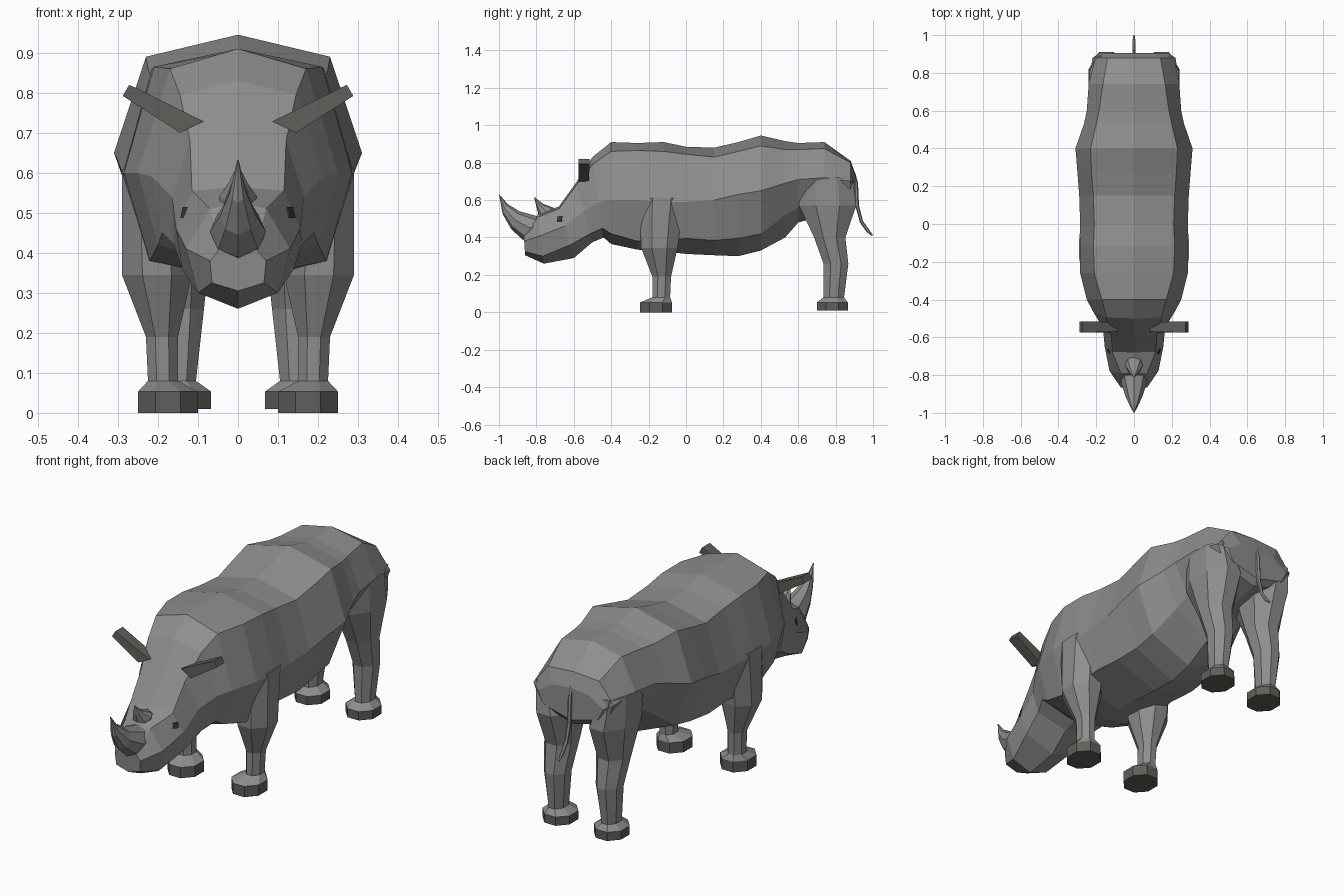
import bpy, bmesh, math
from mathutils import Vector, Matrix

if "Cube" in bpy.data.objects:
    bpy.data.objects.remove(bpy.data.objects["Cube"])


def material(name, *rgb):
    m = bpy.data.materials.new(name)
    m.diffuse_color = (*rgb, 1)
    m.use_nodes = True
    m.node_tree.nodes["Principled BSDF"].inputs["Base Color"].default_value = m.diffuse_color
    return m


HIDE = material("grey hide", 0.27, 0.27, 0.27)
HORN = material("horn grey", 0.27, 0.27, 0.265)
DARK = material("dark ear and hoof", 0.11, 0.115, 0.10)
EYE = material("eye black", 0.04, 0.04, 0.04)


def loft(name, rings, mat):
    """Skin a list of equal-length point rings, with capped ends."""
    bm = bmesh.new()
    vs = [[bm.verts.new(p) for p in r] for r in rings]
    n = len(vs[0])
    for a, b in zip(vs, vs[1:]):
        for i in range(n):
            j = (i + 1) % n
            bm.faces.new((a[i], a[j], b[j], b[i]))
    bm.faces.new(vs[0])
    bm.faces.new(vs[-1])
    bmesh.ops.remove_doubles(bm, verts=bm.verts, dist=1e-4)
    bmesh.ops.recalc_face_normals(bm, faces=bm.faces)
    me = bpy.data.meshes.new(name)
    bm.to_mesh(me)
    bm.free()
    me.materials.append(mat)
    ob = bpy.data.objects.new(name, me)
    bpy.context.collection.objects.link(ob)
    return ob


def mirror(ob):
    md = ob.modifiers.new("mirror", "MIRROR")
    md.use_mirror_merge = False
    return ob


def section(yt, zt, yb, zb, xs, zs, xm, zm, xl, zl):
    """Eight-sided body ring: ridge, shoulder, side, lower side, keel."""
    def y(z):
        return yt + (yb - yt) * (zt - z) / (zt - zb)
    half = [(xs, y(zs), zs), (xm, y(zm), zm), (xl, y(zl), zl)]
    return ([(0, yt, zt)] + half + [(0, yb, zb)]
            + [(-x, yy, z) for x, yy, z in reversed(half)])


# Head and trunk: top y, z, bottom y, z, then x, z of shoulder, side, lower
head = [
    (-.868, .42, -.86, .305, .045, .41, .07, .38, .065, .325),
    (-.79, .525, -.76, .26, .07, .51, .13, .41, .10, .30),
    (-.68, .565, -.60, .29, .115, .555, .155, .46, .14, .36),
    (-.59, .69, -.50, .375, .12, .68, .165, .54, .16, .42),
    (-.50, .83, -.44, .40, .145, .795, .215, .59, .19, .45),
]
trunk = [
    (-.40, .91, .365, .17, .86, .25, .60, .20, .42),
    (-.26, .905, .335, .21, .865, .285, .60, .22, .38),
    (-.12, .91, .325, .215, .86, .29, .59, .23, .38),
    (0, .885, .312, .21, .845, .285, .59, .23, .395),
    (.15, .88, .305, .215, .83, .29, .60, .23, .385),
    (.28, .91, .30, .225, .86, .30, .63, .22, .395),
    (.40, .945, .33, .23, .89, .31, .65, .22, .42),
    (.53, .915, .40, .20, .87, .265, .69, .18, .52),
    (.60, .905, .48, .185, .87, .25, .71, .17, .56),
    (.74, .91, .52, .165, .875, .24, .72, .17, .58),
    (.88, .81, .55, .14, .80, .22, .70, .18, .60),
    (.905, .74, .58, .10, .73, .18, .68, .15, .62),
]
rings = [section(*h) for h in head]
rings += [section(t[0], t[1], t[0], *t[2:]) for t in trunk]
body = loft("body", rings, HIDE)


def leg_ring(z, x0, x1, y0, y1, n=8):
    k = 1 / math.cos(math.pi / n)
    return [((x0 + x1) / 2 + (x1 - x0) / 2 * k * math.cos(a),
             (y0 + y1) / 2 + (y1 - y0) / 2 * k * math.sin(a), z)
            for a in (2 * math.pi * (i + .5) / n for i in range(n))]


def leg(name, levels, foot):
    """Leg from x and y extents by height, then the flared hoof."""
    mirror(loft(name + "_leg", [leg_ring(*l) for l in levels], HIDE))
    z, x0, x1, y0, y1 = foot
    mirror(loft(name + "_hoof", [leg_ring(z, *foot[1:]),
                                 leg_ring(.053, *foot[1:])], DARK))
    mirror(loft(name + "_ankle", [leg_ring(.053, *foot[1:]),
                                  leg_ring(.08, *levels[-1][1:])], HIDE))


# Legs
leg("front", [(.61, .14, .29, -.25, -.01), (.345, .115, .29, -.24, -.045),
              (.19, .15, .23, -.18, -.08), (.08, .15, .225, -.18, -.085)],
    (0, .10, .25, -.245, -.075))
leg("hind", [(.72, .12, .235, .61, .89), (.57, .05, .24, .605, .91),
             (.40, .07, .215, .685, .852), (.26, .085, .20, .735, .868),
             (.08, .105, .185, .735, .845)],
    (.01, .067, .215, .70, .865))


def spike(name, steps, mat, n=8, mat_tip=None):
    """Tapered bent cone: each step has two y, z ends and a half width."""
    rs = []
    for y0, z0, y1, z1, rx in steps:
        c = Vector((0, (y0 + y1) / 2, (z0 + z1) / 2))
        d = Vector((0, (y0 - y1) / 2, (z0 - z1) / 2))
        rs.append([c + d * math.cos(2 * math.pi * i / n)
                   + Vector((rx * math.sin(2 * math.pi * i / n), 0, 0))
                   for i in range(n)])
    return loft(name, rs, mat)


# Horns and tail
spike("front_horn", [(-.86, .385, -.78, .52, .07), (-.875, .39, -.80, .515, .07),
                     (-.935, .445, -.89, .54, .045),
                     (-.98, .525, -.955, .58, .02),
                     (-1.0, .632, -.997, .630, .002)], HORN)
spike("rear_horn", [(-.785, .49, -.69, .54, .048), (-.79, .525, -.71, .56, .046),
                    (-.80, .565, -.765, .58, .025),
                    (-.812, .615, -.808, .614, .003)], HORN)
spike("tail", [(.895, .75, .905, .745, .006), (.895, .70, .92, .69, .01),
               (.905, .57, .925, .57, .01), (.93, .48, .945, .49, .009),
               (.965, .43, .98, .44, .008), (.993, .408, 1.0, .413, .004)],
      HIDE, 6)

# Ears
mirror(loft("ear", [[(.085, -.57, .728), (.145, -.575, .70),
                     (.145, -.52, .70), (.085, -.52, .728)],
                    [(.272, -.575, .82), (.288, -.575, .792),
                     (.288, -.515, .792), (.272, -.515, .82)]], DARK))

# Eyes: small plates laid on the head surface
bpy.context.view_layer.update()
hit, loc, nor, _ = body.ray_cast(Vector((1, -.675, .50)), Vector((-1, 0, 0)))
turn = Matrix.Translation(loc) @ nor.to_track_quat("Z", "Y").to_matrix().to_4x4()
mirror(loft("eye", [[turn @ Vector((x * .014, y * .014, z)) for x, y in
                     ((-1, -1), (1, -1), (1, 1), (-1, 1))]
                    for z in (-.003, .004)], EYE))
